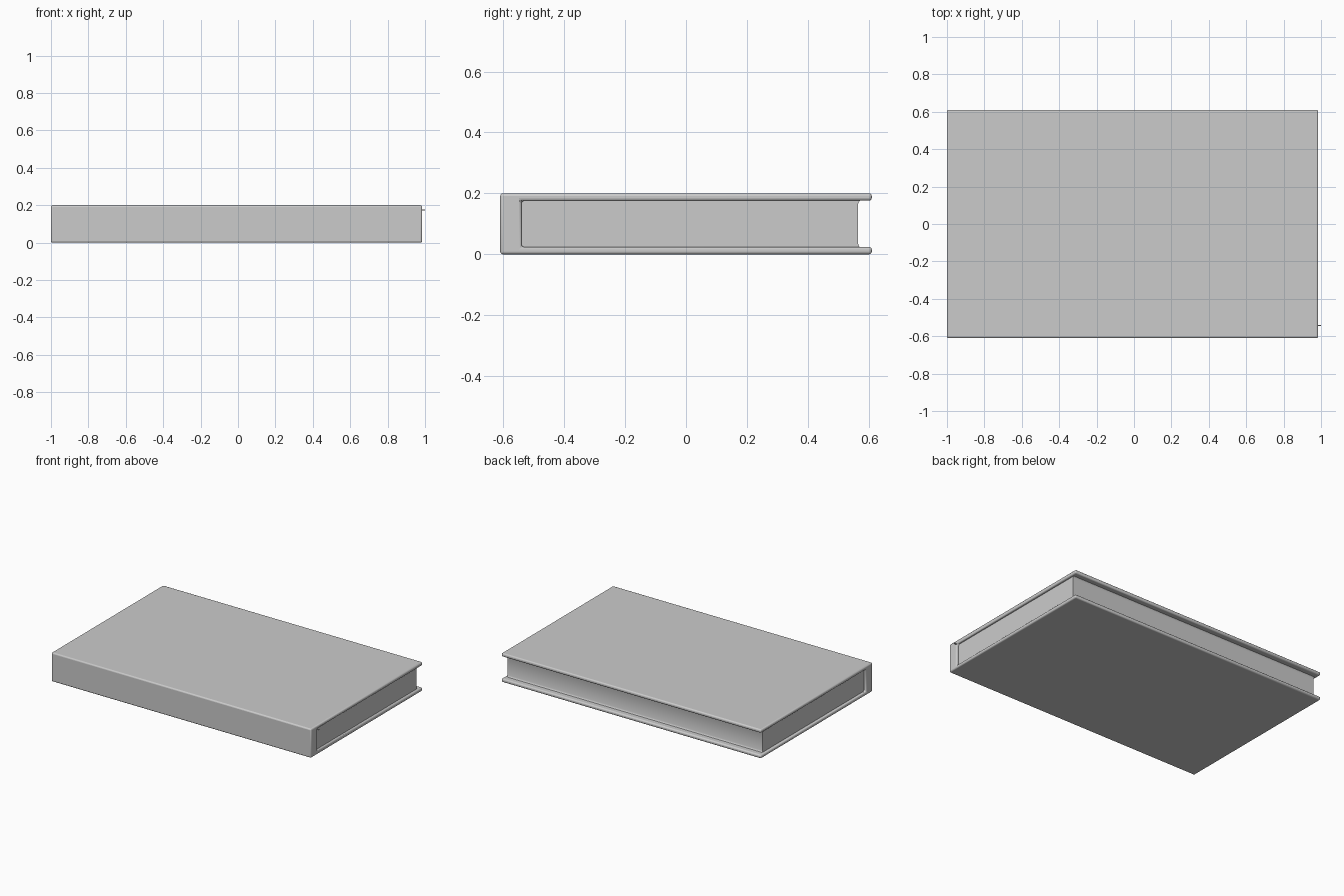
import bpy, bmesh

if "Cube" in bpy.data.objects:
    bpy.data.objects.remove(bpy.data.objects["Cube"])

X0, X1 = -1.0, 0.985


def extrude_profile(name, pts, x0, x1, bevel):
    """Solid from a closed (y, z) outline swept along x, with soft edges."""
    bm = bmesh.new()
    face = bm.faces.new([bm.verts.new((x0, y, z)) for y, z in pts])
    swept = bmesh.ops.extrude_face_region(bm, geom=[face])
    verts = [g for g in swept["geom"] if isinstance(g, bmesh.types.BMVert)]
    bmesh.ops.translate(bm, verts=verts, vec=(x1 - x0, 0, 0))
    bmesh.ops.recalc_face_normals(bm, faces=bm.faces)
    mesh = bpy.data.meshes.new(name)
    bm.to_mesh(mesh)
    bm.free()
    obj = bpy.data.objects.new(name, mesh)
    bpy.context.collection.objects.link(obj)
    if bevel:
        mod = obj.modifiers.new("soft_edges", "BEVEL")
        mod.width = bevel
        mod.segments = 3
    bpy.ops.object.select_all(action="DESELECT")
    obj.select_set(True)
    bpy.context.view_layer.objects.active = obj
    bpy.ops.object.shade_smooth_by_angle(angle=0.7)
    return obj


# Cover: two boards joined by a thick spine at the front
extrude_profile("cover", [
    (-0.61, 0), (0.61, 0), (0.61, 0.024), (-0.54, 0.024),
    (-0.54, 0.176), (0.61, 0.176), (0.61, 0.2), (-0.61, 0.2)], X0, X1, 0.009)

# Page block: fore edge flares slightly where it meets the boards
extrude_profile("pages", [
    (-0.55, 0.02), (0.575, 0.02), (0.568, 0.027), (0.565, 0.035),
    (0.565, 0.165), (0.568, 0.173), (0.575, 0.18), (-0.55, 0.18)],
    X0 + 0.018, X1 - 0.018, 0)

# Tiny thread end sticking out of the binding
extrude_profile("binding_thread", [
    (-0.546, 0.172), (-0.54, 0.172), (-0.54, 0.178), (-0.546, 0.178)],
    0.95, 1.0, 0)
